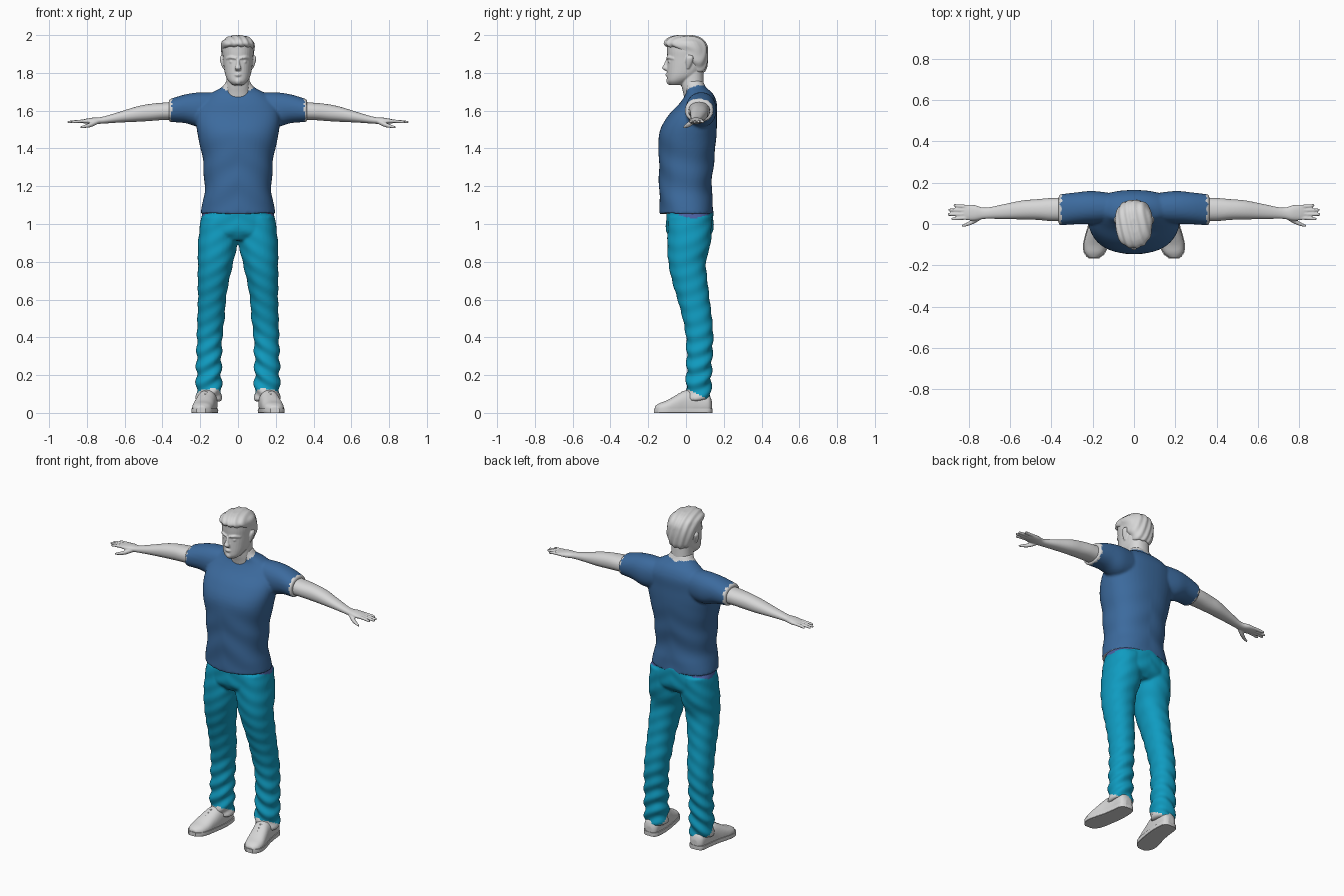
import bpy, bmesh
from math import sin, cos, pi, copysign
from mathutils import Vector

cube = bpy.data.objects.get("Cube")
if cube:
    bpy.data.objects.remove(cube, do_unlink=True)


def material(name, rgb):
    m = bpy.data.materials.new(name)
    m.use_nodes = True
    m.diffuse_color = (*rgb, 1)
    m.node_tree.nodes["Principled BSDF"].inputs["Base Color"].default_value = (*rgb, 1)
    return m


PALE = material("pale grey", (0.68, 0.68, 0.68))
BLUE = material("shirt blue", (0.045, 0.145, 0.34))
CYAN = material("jeans cyan", (0.005, 0.33, 0.53))
PURPLE = material("waist purple", (0.07, 0.12, 0.36))


def catmull(a, b, c, d, t):
    return [(2 * q + (r - p) * t + (2 * p - 5 * q + 4 * r - s) * t * t
             + (3 * q - p - 3 * r + s) * t ** 3) / 2 for p, q, r, s in zip(a, b, c, d)]


def power(v, n):
    return copysign(abs(v) ** (2 / n), v)


def loft(bm, axis, rings, side=1, n=2.2, segs=32, steps=5):
    """Smooth closed tube; each ring is (position on axis, two centres, two radii)."""
    pad = [rings[0]] + list(rings) + [rings[-1]]
    path = [catmull(*pad[i:i + 4], k / steps)
            for i in range(len(rings) - 1) for k in range(steps)] + [rings[-1]]
    loops = []
    for t, a, b, ra, rb in path:
        loop = []
        for k in range(segs):
            ang = 2 * pi * k / segs
            u, v = a + ra * power(cos(ang), n), b + rb * power(sin(ang), n)
            x, y, z = {"x": (t, u, v), "y": (u, t, v), "z": (u, v, t)}[axis]
            loop.append(bm.verts.new((x * side, y, z)))
        loops.append(loop)
    for p, q in zip(loops, loops[1:]):
        for k in range(segs):
            j = (k + 1) % segs
            bm.faces.new((p[k], p[j], q[j], q[k]))
    bm.faces.new(loops[0])
    bm.faces.new(loops[-1])


def ball(bm, centre, radius):
    made = bmesh.ops.create_uvsphere(bm, u_segments=16, v_segments=10, radius=radius)
    bmesh.ops.translate(bm, vec=centre, verts=made["verts"])


def finish(name, bm, mats, voxel=0, rule=None, shape=None, smooth=3):
    """Fuse the overlapping volumes, then shape and colour the surface."""
    bmesh.ops.recalc_face_normals(bm, faces=bm.faces)
    mesh = bpy.data.meshes.new(name)
    bm.to_mesh(mesh)
    bm.free()
    obj = bpy.data.objects.new(name, mesh)
    bpy.context.collection.objects.link(obj)
    if voxel:
        fuse = obj.modifiers.new("Fuse", "REMESH")
        fuse.mode, fuse.voxel_size = "VOXEL", voxel
        soft = obj.modifiers.new("Soften", "SMOOTH")
        soft.factor, soft.iterations = 0.5, smooth
        graph = bpy.context.evaluated_depsgraph_get()
        mesh = bpy.data.meshes.new_from_object(obj.evaluated_get(graph))
        obj.modifiers.clear()
        obj.data = mesh
    if shape:
        moved = [shape(v.co.copy(), v.normal.copy()) for v in mesh.vertices]
        for v, co in zip(mesh.vertices, moved):
            v.co = co
        mesh.update()
    mesh.materials.clear()
    for m in mats:
        mesh.materials.append(m)
    for p in mesh.polygons:
        p.use_smooth = True
        p.material_index = rule(p.center, p.normal) if rule else 0
    return obj


SIDES = (1, -1)

# Shirt: torso and sleeves fused, with bare skin inside the V neck
bm = bmesh.new()
loft(bm, "z", [(1.055, 0, .005, .197, .143), (1.12, 0, .0, .185, .141), (1.2, 0, -.003, .177, .139),
               (1.35, 0, .003, .188, .147), (1.48, 0, .01, .215, .152), (1.57, 0, .033, .222, .13),
               (1.64, 0, .065, .2, .098), (1.69, 0, .07, .145, .072), (1.725, 0, .05, .085, .055),
               (1.76, 0, .04, .06, .05)], n=2.3, segs=48)
for s in SIDES:
    loft(bm, "x", [(.1, .078, 1.61, .07, .085), (.2, .08, 1.605, .08, .092), (.28, .076, 1.61, .077, .076),
                   (.365, .068, 1.6, .075, .06)], s)


def shirt_folds(co, no):
    low = max(0, min(1, (1.5 - co.z) / .2))
    return co + no * .0025 * low * sin(38 * co.z + 22 * abs(co.x) + 9 * co.y)


def shirt_colour(c, no):
    if c.z > 1.68 + .4 * c.y + .4 * abs(c.x) and abs(c.x) < .12:
        return 1
    ragged = .006 * sin(150 * c.y) * sin(130 * c.z)
    if abs(c.x) > .353 + ragged or (no.z < -.7 and c.z < 1.07):
        return 1
    return 0


finish("shirt", bm, [BLUE, PALE], .008, shirt_colour, shirt_folds)

# Jeans: pelvis and two legs, with folds gathering at the ankles
bm = bmesh.new()
loft(bm, "z", [(1.085, 0, .02, .185, .122), (1.0, 0, .02, .2, .126), (.95, 0, .018, .195, .12),
               (.915, 0, .015, .16, .09)], segs=48)
for s in SIDES:
    loft(bm, "z", [(1.04, .1, .022, .095, .115), (.9, .108, .016, .104, .115), (.8, .118, .006, .094, .1),
                   (.7, .13, .02, .083, .094), (.6, .138, .04, .074, .085), (.5, .143, .06, .072, .078),
                   (.4, .15, .072, .067, .072), (.25, .154, .07, .066, .066), (.12, .154, .066, .067, .066),
                   (.065, .154, .066, .065, .064)], s)


def jean_folds(co, no):
    amount = .0045 * max(0, min(1, (.5 - co.z) / .3)) + .0015
    return co + no * amount * sin(75 * co.z + 45 * abs(co.x) - 25 * co.y)


def jean_colour(c, no):
    if c.z < .1 - .5 * (c.y - .06):
        return 1
    if c.z > 1.025 + .3 * abs(c.y - .04) and abs(c.x) > .11:
        return 2
    return 0


finish("jeans", bm, [CYAN, PALE, PURPLE], .008, jean_colour, jean_folds)

# Arms with palms, fingers and thumbs
for s, label in zip(SIDES, ("left", "right")):
    bm = bmesh.new()
    loft(bm, "x", [(.3, .07, 1.6, .058, .05), (.4, .07, 1.596, .056, .046), (.47, .07, 1.59, .05, .045),
                   (.54, .068, 1.581, .046, .04), (.63, .06, 1.565, .036, .028), (.72, .052, 1.549, .027, .018),
                   (.77, .054, 1.546, .037, .017), (.81, .056, 1.544, .037, .012), (.83, .056, 1.543, .03, .007)], s)
    for i, tip in enumerate((.885, .903, .9, .875)):
        y = .03 + .018 * i
        out = (y - .056) * 1.2 + .056
        loft(bm, "x", [(.8, y, 1.545, .009, .009), (.85, (y + out) / 2, 1.543, .0085, .008),
                       (tip - .008, out, 1.54, .007, .007), (tip, out, 1.539, .003, .003)], s, segs=12)
    loft(bm, "x", [(.735, .04, 1.545, .015, .012), (.775, .015, 1.527, .013, .013),
                   (.81, -.002, 1.517, .009, .009), (.835, -.01, 1.512, .005, .005)], s, segs=12)
    finish(label + "_arm", bm, [PALE], .004)

# Head and neck with nose, brow, eyes, lips, chin and ears
bm = bmesh.new()
loft(bm, "z", [(1.62, 0, .05, .07, .05), (1.69, 0, .042, .066, .056), (1.75, 0, .034, .061, .06),
               (1.84, 0, .035, .06, .055)])
loft(bm, "z", [(1.735, 0, -.05, .028, .035), (1.755, 0, -.042, .05, .056), (1.785, 0, -.018, .066, .082),
               (1.83, 0, .0, .075, .1), (1.88, 0, .005, .08, .104), (1.92, 0, .005, .083, .106),
               (1.96, 0, .0, .078, .1), (1.985, 0, 0, .055, .075)])
loft(bm, "z", [(1.872, 0, -.095, .008, .01), (1.845, 0, -.104, .01, .013), (1.825, 0, -.11, .017, .017),
               (1.811, 0, -.098, .012, .01)], segs=16)
loft(bm, "x", [(-.026, -.09, 1.789, .004, .003), (0, -.1, 1.79, .009, .009), (.026, -.09, 1.789, .004, .003)])
ball(bm, (0, -.084, 1.757), .021)
for s in SIDES:
    loft(bm, "x", [(.008, -.096, 1.876, .01, .007), (.04, -.088, 1.882, .011, .008),
                   (.064, -.06, 1.876, .009, .007)], s, segs=16)
    ball(bm, (s * .034, -.083, 1.859), .0115)
    loft(bm, "z", [(1.822, .074, .01, .006, .007), (1.85, .081, .015, .01, .016), (1.878, .086, .02, .011, .02),
                   (1.892, .083, .021, .006, .012)], s, segs=16)
finish("head", bm, [PALE], .004, smooth=2)

# Hair swept back from a raised front
bm = bmesh.new()
loft(bm, "z", [(1.805, 0, .064, .05, .035), (1.83, 0, .06, .067, .05), (1.875, 0, .046, .083, .07),
               (1.915, 0, .034, .088, .082), (1.945, 0, .0, .09, .112), (1.97, 0, -.008, .081, .104),
               (1.99, 0, -.008, .054, .075), (1.999, 0, -.008, .022, .035)])
finish("hair", bm, [PALE], .005,
       shape=lambda co, no: co + no * .0022 * sin(170 * co.x + 40 * co.y + 50 * co.z))

# Shoes: rounded upper, flat sole and laces
FOOT = [(.138, .155, .035, .02, .025), (.12, .157, .045, .043, .05), (.06, .158, .05, .05, .065),
        (.0, .165, .045, .053, .075), (-.05, .176, .035, .056, .06), (-.1, .186, .025, .057, .042),
        (-.14, .191, .02, .047, .032), (-.165, .195, .018, .022, .018)]


def flat_to(top):
    return lambda co, no: Vector((co.x, co.y, max(0, min(top, co.z))))


for s, label in zip(SIDES, ("left", "right")):
    bm = bmesh.new()
    loft(bm, "y", FOOT, s, n=2.4)
    finish(label + "_shoe", bm, [PALE], .006, shape=flat_to(1))
    bm = bmesh.new()
    loft(bm, "y", [(y * 1.02, x, .015, rx * 1.07, .03) for y, x, z, rx, rz in FOOT], s, n=4)
    sole = finish(label + "_sole", bm, [PALE], shape=flat_to(.024))
    bpy.ops.object.select_all(action="DESELECT")
    sole.select_set(True)
    bpy.context.view_layer.objects.active = sole
    bpy.ops.object.shade_smooth_by_angle()
    bm = bmesh.new()
    for i in range(4):
        y, z, x = -.02 - .02 * i, .11 - .0125 * i, .169 + .004 * i
        loft(bm, "x", [(x - .028, y, z - .012, .004, .004), (x, y, z, .005, .005),
                       (x + .028, y, z - .012, .004, .004)], s, segs=8)
    finish(label + "_laces", bm, [PALE])
